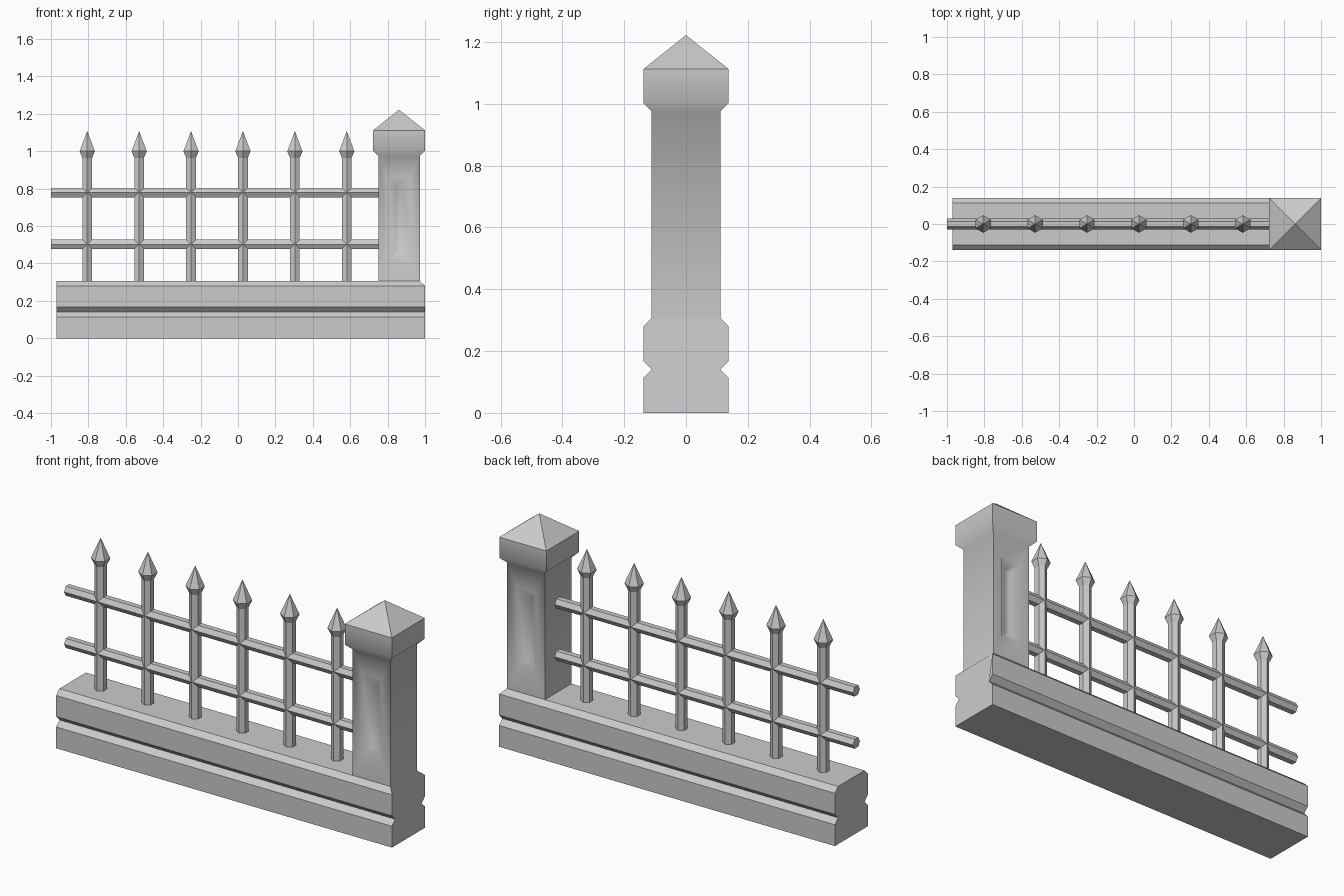
import bpy, bmesh, math
from mathutils import Vector, Matrix

if "Cube" in bpy.data.objects:
    bpy.data.objects.remove(bpy.data.objects["Cube"])


def finish(name, bm):
    bmesh.ops.recalc_face_normals(bm, faces=bm.faces[:])
    mesh = bpy.data.meshes.new(name)
    bm.to_mesh(mesh)
    bm.free()
    ob = bpy.data.objects.new(name, mesh)
    bpy.context.collection.objects.link(ob)
    return ob


def loft(bm, rings):
    """Skin a list of rings (equal point counts) and cap both ends."""
    loops = [[bm.verts.new(p) for p in ring] for ring in rings]
    n = len(loops[0])
    for a, b in zip(loops, loops[1:]):
        for i in range(n):
            j = (i + 1) % n
            bm.faces.new((a[i], a[j], b[j], b[i]))
    bm.faces.new(loops[0])
    bm.faces.new(loops[-1])
    return loops


def hexagon(r, z):
    # points face front and back
    return [Vector((r * math.cos(a), r * math.sin(a), z))
            for a in (math.radians(90 + 60 * i) for i in range(6))]


# Plinth: grooved profile run along x, with a bevelled top at the pillar end
half = [(0.138, 0), (0.138, 0.113), (0.111, 0.14), (0.138, 0.168), (0.138, 0.28), (0.111, 0.306)]
profile = half + [(-y, z) for y, z in reversed(half)]
bm = bmesh.new()
loft(bm, [[(-0.97, y, z) for y, z in profile],
          [(0.972 if z > 0.3 else 1.0, y, z) for y, z in profile]])
finish("plinth", bm)

# Pillar: square shaft flaring into a cap with a pyramid roof
CX = 0.861
bm = bmesh.new()
square = ((-1, -1), (1, -1), (1, 1), (-1, 1))
loops = loft(bm, [[(CX + sx * w, sy * w, z) for sx, sy in square]
                  for w, z in ((0.111, 0.30), (0.111, 0.975), (0.138, 1.002), (0.138, 1.112))])
bm.faces.ensure_lookup_table()
roof = bmesh.ops.poke(bm, faces=[bm.faces[-1]])
roof["verts"][0].co.z = 1.222

# Sunken panels on the front and back of the shaft
bm.normal_update()
panels = [f for f in bm.faces
          if abs(f.normal.y) > 0.9 and 0.5 < f.calc_center_median().z < 0.8]
for face in panels:
    side = math.copysign(1, face.calc_center_median().y)
    for half_w, z0, z1, y in ((0.058, 0.418, 0.862, 0.111), (0.018, 0.468, 0.812, 0.078)):
        bmesh.ops.inset_individual(bm, faces=[face], thickness=0.01)
        mid = face.calc_center_median()
        for v in face.verts:
            v.co = (CX + math.copysign(half_w, v.co.x - mid.x), side * y,
                    z1 if v.co.z > mid.z else z0)
pillar = finish("pillar", bm)
bpy.context.view_layer.objects.active = pillar
pillar.select_set(True)
bpy.ops.object.shade_smooth_by_angle(angle=math.radians(48))

# Spear-topped hexagonal pickets
for i in range(6):
    bm = bmesh.new()
    top = loft(bm, [hexagon(r, z) for r, z in ((0.03, 0.30), (0.03, 0.965), (0.047, 1.0), (0.02, 1.06))])[-1]
    for v in top:
        v.co = (0, 0, 1.108)
    bmesh.ops.remove_doubles(bm, verts=bm.verts[:], dist=1e-5)
    finish(f"picket_{i + 1}", bm).location.x = -0.806 + 0.2775 * i

# Horizontal hexagonal rails
for name, z in (("lower_rail", 0.502), ("upper_rail", 0.779)):
    bm = bmesh.new()
    loft(bm, [hexagon(0.029, x) for x in (-1.0, 0.76)])
    bm.transform(Matrix.Rotation(math.pi / 2, 4, 'Y'))
    finish(name, bm).location.z = z
